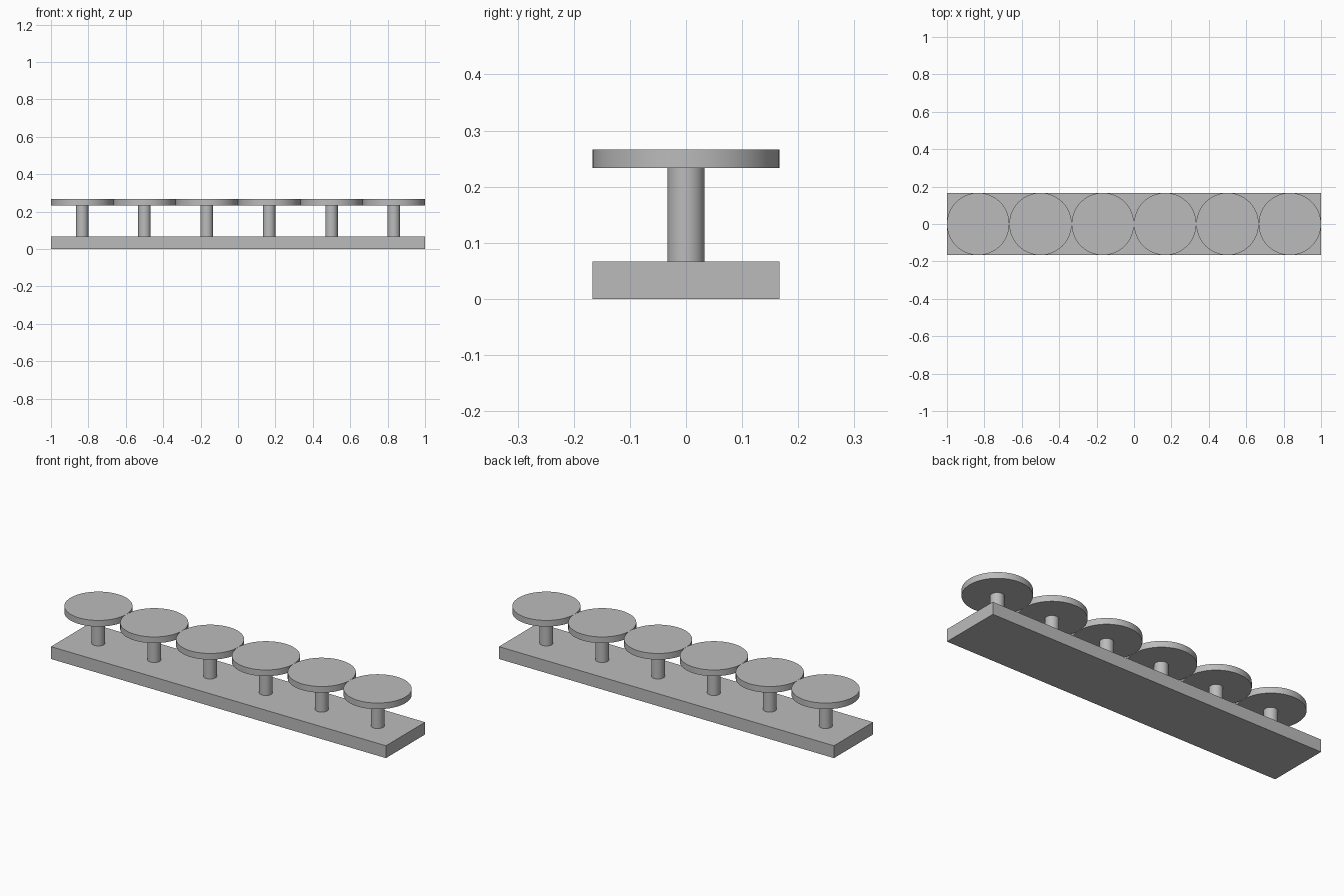
import bpy
import math

cube = bpy.data.objects.get("Cube")
if cube:
    bpy.data.objects.remove(cube, do_unlink=True)

COUNT = 6
UNIT = 1 / 30            # all sizes are multiples of this module
PITCH = 2 / COUNT
BASE_TOP = 2 * UNIT
STEM_TOP = 7 * UNIT
DISC_TOP = 8 * UNIT

grey = bpy.data.materials.new("plain grey")
grey.use_nodes = True
colour = (0.5, 0.5, 0.5, 1)
grey.diffuse_color = colour
grey.node_tree.nodes["Principled BSDF"].inputs["Base Color"].default_value = colour


def finish(name):
    obj = bpy.context.object
    obj.name = name
    obj.data.materials.append(grey)
    return obj


def cylinder(name, x, radius, bottom, top):
    bpy.ops.mesh.primitive_cylinder_add(
        vertices=64, radius=radius, depth=top - bottom,
        location=(x, 0, (bottom + top) / 2))
    bpy.ops.object.shade_smooth_by_angle(angle=math.radians(30))
    return finish(name)


# Base plank
bpy.ops.mesh.primitive_cube_add(size=1, location=(0, 0, BASE_TOP / 2))
bpy.context.object.scale = (2, PITCH, BASE_TOP)
bpy.ops.object.transform_apply(location=False, rotation=False, scale=True)
finish("base_plank")

# Row of round tops on stems
for i in range(COUNT):
    x = -1 + PITCH * (i + 0.5)
    cylinder(f"stem_{i + 1}", x, UNIT, BASE_TOP, STEM_TOP)
    cylinder(f"round_top_{i + 1}", x, PITCH / 2, STEM_TOP, DISC_TOP)
